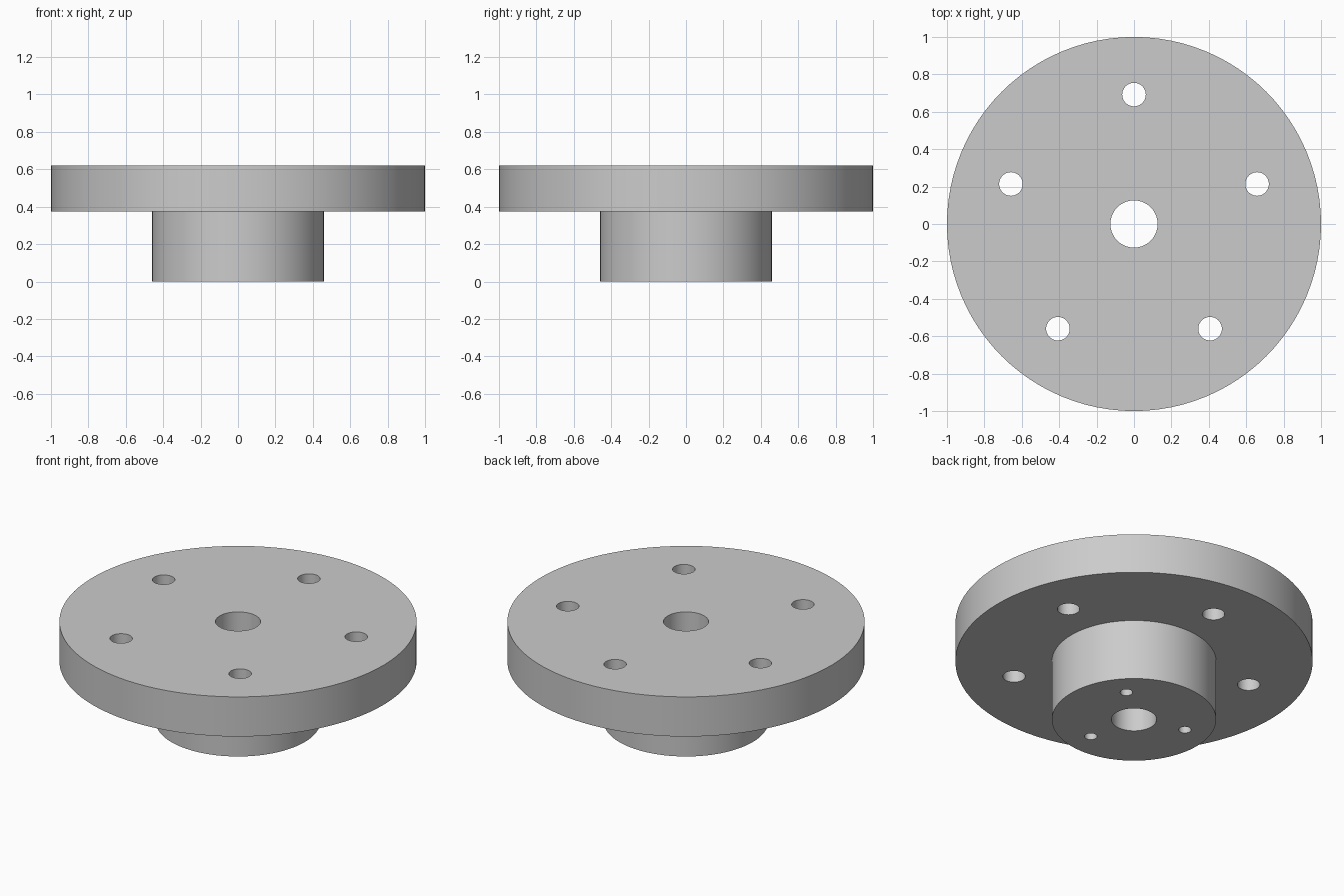
import bpy
import bmesh
from math import radians, cos, sin, tau
from mathutils import Vector

cube = bpy.data.objects.get("Cube")
if cube:
    bpy.data.objects.remove(cube, do_unlink=True)

# Dimensions
FLANGE_R, HUB_R, BORE_R = 1.0, 0.46, 0.126
HUB_TOP, TOP = 0.375, 0.62
SEGMENTS = 96

grey = bpy.data.materials.new("machined grey")
grey.use_nodes = True
colour = (0.6, 0.6, 0.6, 1)
grey.diffuse_color = colour
grey.node_tree.nodes["Principled BSDF"].inputs["Base Color"].default_value = colour


def add_object(name, bm):
    bmesh.ops.recalc_face_normals(bm, faces=bm.faces)
    mesh = bpy.data.meshes.new(name)
    bm.to_mesh(mesh)
    bm.free()
    obj = bpy.data.objects.new(name, mesh)
    bpy.context.collection.objects.link(obj)
    return obj


def add_drills(bm, count, ring, radius, start, z0, z1):
    """Cylinders evenly spaced on a bolt circle."""
    for i in range(count):
        a = radians(start) + i * tau / count
        new = bmesh.ops.create_cone(bm, cap_ends=True, segments=48, radius1=radius,
                                    radius2=radius, depth=z1 - z0)["verts"]
        bmesh.ops.translate(bm, verts=new, vec=Vector((ring * cos(a), ring * sin(a), (z0 + z1) / 2)))


# Flange and hub turned as one body around the central bore
bm = bmesh.new()
profile = [(BORE_R, 0), (HUB_R, 0), (HUB_R, HUB_TOP),
           (FLANGE_R, HUB_TOP), (FLANGE_R, TOP), (BORE_R, TOP)]
verts = [bm.verts.new((r, 0, z)) for r, z in profile]
edges = [bm.edges.new((v, verts[(i + 1) % len(verts)])) for i, v in enumerate(verts)]
bmesh.ops.spin(bm, geom=verts + edges, cent=(0, 0, 0), axis=(0, 0, 1),
               angle=tau, steps=SEGMENTS, use_merge=True)
bmesh.ops.remove_doubles(bm, verts=bm.verts, dist=0.0001)
body = add_object("flanged_hub", bm)
body.data.materials.append(grey)

# Five through holes in the flange, three blind holes in the hub face
bm = bmesh.new()
add_drills(bm, 5, 0.692, 0.063, 90, HUB_TOP - 0.1, TOP + 0.1)
add_drills(bm, 3, 0.307, 0.035, 42, -0.1, 0.25)
drills = add_object("hole_cutters", bm)
drills.data.materials.append(grey)
drills.hide_render = True

cut = body.modifiers.new("holes", "BOOLEAN")
cut.operation = "DIFFERENCE"
cut.solver = "EXACT"
cut.object = drills

# Bake the cut, then drop the cutters
bpy.context.view_layer.objects.active = body
bpy.ops.object.select_all(action="DESELECT")
body.select_set(True)
bpy.ops.object.modifier_apply(modifier=cut.name)
bpy.data.objects.remove(drills, do_unlink=True)
bpy.ops.object.shade_smooth_by_angle(angle=radians(30))
